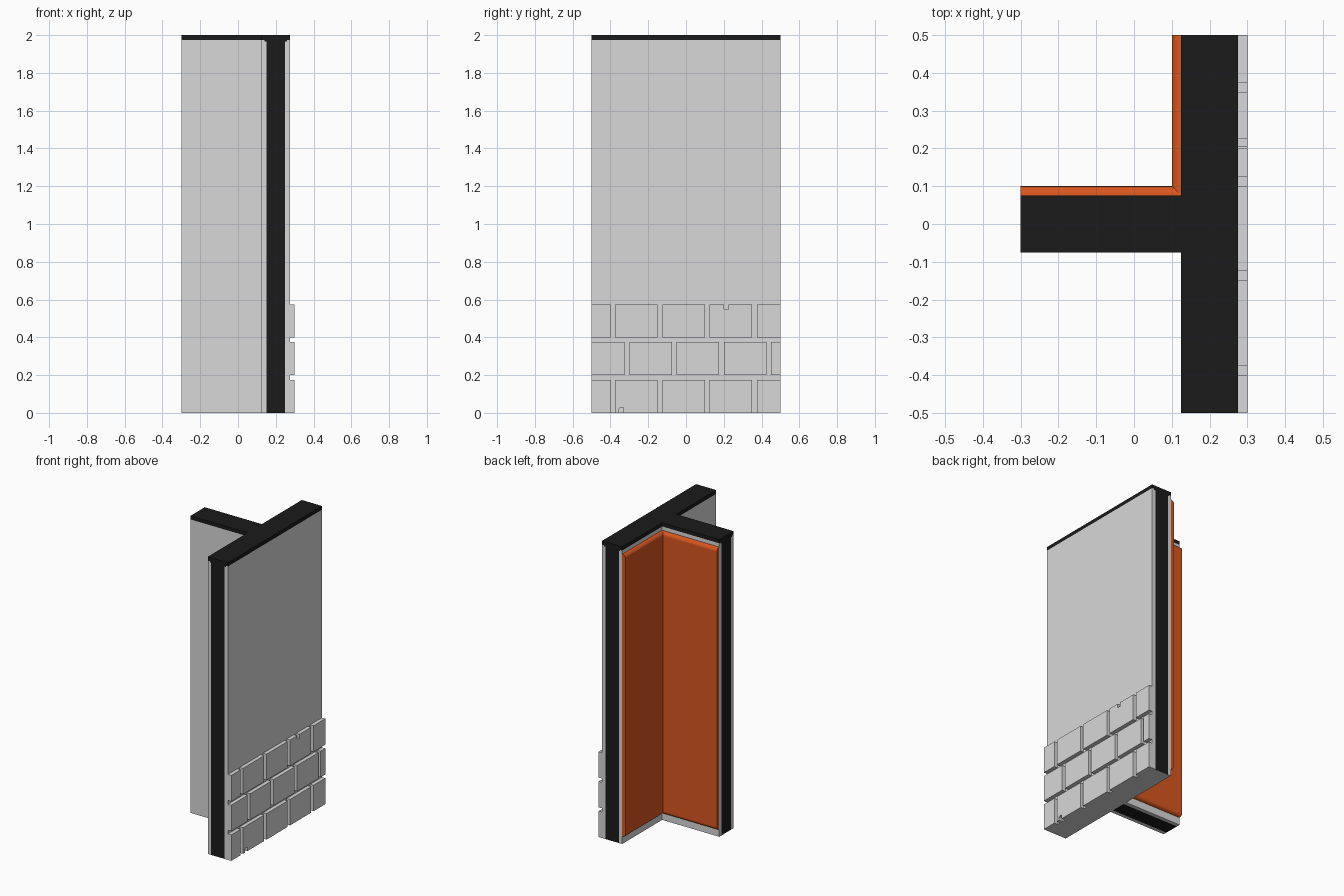
import bpy, bmesh
from mathutils import Vector

cube = bpy.data.objects.get("Cube")
if cube:
    bpy.data.objects.remove(cube, do_unlink=True)


def material(name, rgb):
    m = bpy.data.materials.new(name)
    m.use_nodes = True
    col = (*rgb, 1.0)
    m.diffuse_color = col
    bsdf = m.node_tree.nodes["Principled BSDF"]
    bsdf.inputs["Base Color"].default_value = col
    bsdf.inputs["Roughness"].default_value = 0.8
    return m


GREY = material("plaster grey", (0.69, 0.69, 0.69))
BLACK = material("core black", (0.011, 0.011, 0.011))
ORANGE = material("panel orange", (0.69, 0.094, 0.0135))


def prism(name, profile, depth, mats, cuts=(), rule=None, round_rule=None):
    """Extrude a closed profile, slice it, round chosen edges, colour faces by a rule."""
    bm = bmesh.new()
    face = bm.faces.new([bm.verts.new(p) for p in profile])
    ext = bmesh.ops.extrude_face_region(bm, geom=[face])
    verts = [v for v in ext["geom"] if isinstance(v, bmesh.types.BMVert)]
    bmesh.ops.translate(bm, verts=verts, vec=depth)
    for co, no in cuts:
        bmesh.ops.bisect_plane(bm, geom=bm.verts[:] + bm.edges[:] + bm.faces[:],
                               plane_co=co, plane_no=no)
    bmesh.ops.recalc_face_normals(bm, faces=bm.faces)
    if round_rule:
        edges = [e for e in bm.edges if round_rule(*(v.co for v in e.verts))]
        bmesh.ops.bevel(bm, geom=edges, offset=0.024, segments=5, profile=0.5,
                        affect='EDGES')
    if rule:
        for f in bm.faces:
            f.material_index = rule(f.calc_center_median(), f.normal)
    me = bpy.data.meshes.new(name)
    bm.to_mesh(me)
    bm.free()
    for m in mats:
        me.materials.append(m)
    ob = bpy.data.objects.new(name, me)
    bpy.context.collection.objects.link(ob)
    return ob


# Shared T-shaped footprint
T = [(0.125, -0.5), (0.275, -0.5), (0.275, 0.5), (0.125, 0.5),
     (0.125, 0.075), (-0.3, 0.075), (-0.3, -0.075), (0.125, -0.075)]
CAP_Z, NECK_Z = 1.975, 1.967


# Wall with the dark core showing on its three ends and under the stem
def core_rule(c, n):
    half = 0.06 if c.z > NECK_Z else 0.05
    if abs(n.y) > 0.9 and abs(c.y) > 0.49:
        return int(abs(c.x - 0.2) < half)
    if n.x < -0.9 and c.x < -0.29:
        return int(abs(c.y) < half)
    if n.z < -0.9 and c.x < 0.125:
        return int(abs(c.y) < 0.05)
    return 0


cuts = [((x, 0, 0), (1, 0, 0)) for x in (0.125, 0.14, 0.15, 0.25, 0.26)]
cuts += [((0, y, 0), (0, 1, 0)) for y in (-0.06, -0.05, 0.05, 0.06)]
cuts += [((0, 0, NECK_Z), (0, 0, 1))]
prism("wall", [(x, y, 0) for x, y in T], Vector((0, 0, CAP_Z)),
      [GREY, BLACK], cuts, core_rule)

# Top cap
prism("top_cap", [(x, y, CAP_Z) for x, y in T], Vector((0, 0, 2 - CAP_Z)), [BLACK])


# Corner panel lining the rear inner corner, its top and bottom front edges rounded
def panel_front_edge(a, b):
    along_x = abs(a.y - 0.1) < 1e-4 and abs(b.y - 0.1) < 1e-4
    along_y = abs(a.x - 0.1) < 1e-4 and abs(b.x - 0.1) < 1e-4
    return abs(a.z - b.z) < 1e-4 and (along_x or along_y)


L = [(-0.3, 0.075), (0.125, 0.075), (0.125, 0.5), (0.1, 0.5), (0.1, 0.1), (-0.3, 0.1)]
prism("corner_panel", [(x, y, 0.05) for x, y in L], Vector((0, 0, 1.9)), [ORANGE],
      round_rule=panel_front_edge)

# Three courses of bricks, the middle one offset
ROW_H, GAP, PITCH = 0.175, 0.025, 0.25
for row in range(3):
    z0 = row * (ROW_H + GAP)
    z1 = z0 + ROW_H
    start = -0.55 if row == 1 else -0.625
    for i in range(5):
        y0 = max(-0.5, start + i * PITCH)
        y1 = min(0.5, start + i * PITCH + PITCH - GAP)
        outline = [(y0, z0), (y1, z0), (y1, z1), (y0, z1)]
        # Small chips out of two bricks
        if row == 0 and i == 1:
            outline[1:1] = [(-0.355, z0), (-0.355, 0.022), (-0.35, 0.028),
                            (-0.33, 0.028), (-0.33, z0)]
        if row == 2 and i == 3:
            outline[3:3] = [(0.225, z1), (0.225, 0.548), (0.205, 0.548),
                            (0.2, 0.553), (0.2, z1)]
        prism(f"brick_{row + 1}_{i + 1}", [(0.275, y, z) for y, z in outline],
              Vector((0.025, 0, 0)), [GREY])
